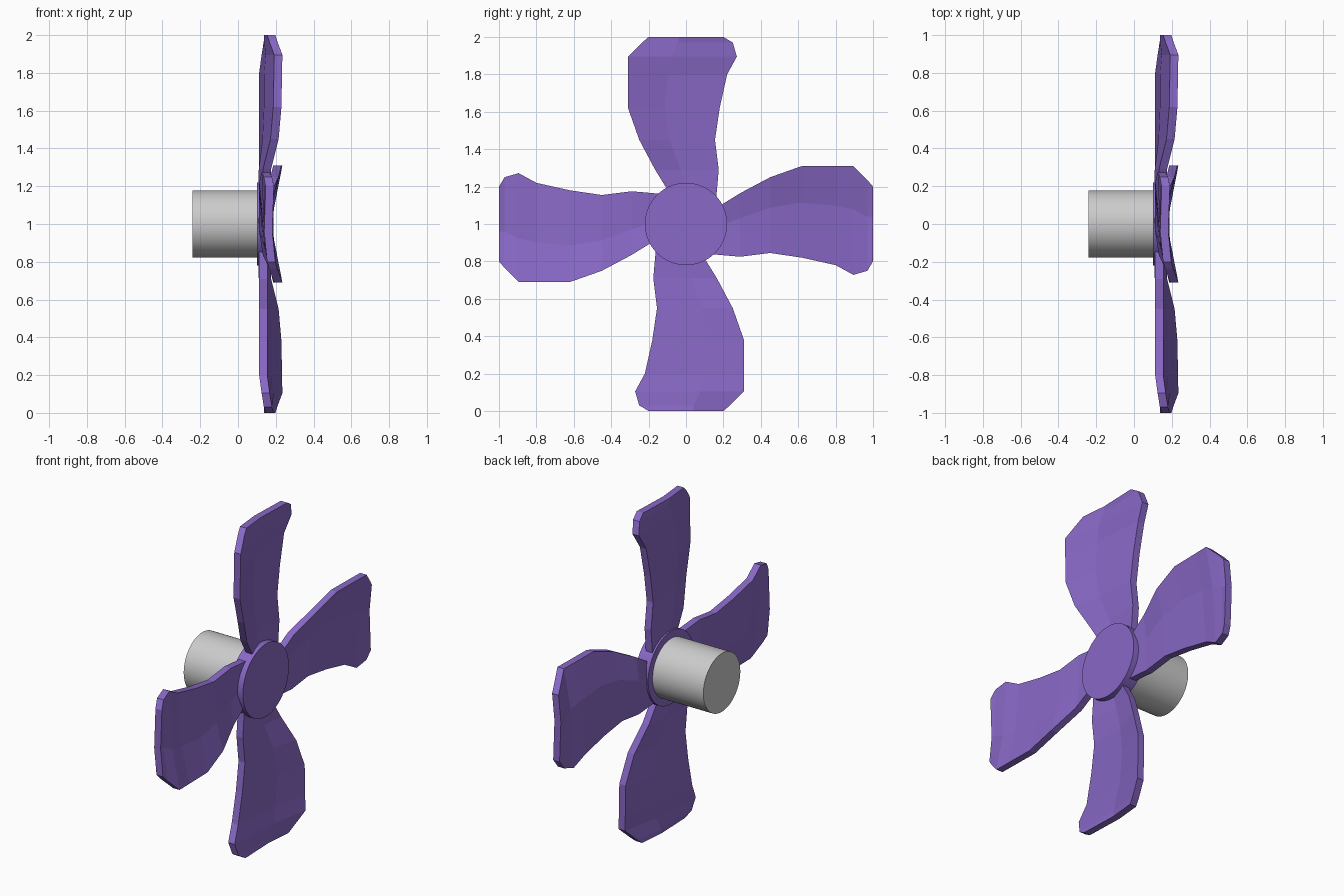
import bpy, bmesh, math
from mathutils import Matrix, Vector

if "Cube" in bpy.data.objects:
    bpy.data.objects.remove(bpy.data.objects["Cube"])

purple = bpy.data.materials.new("purple")
purple.diffuse_color = (0.25, 0.14, 0.57, 1)
purple.use_nodes = True
purple.node_tree.nodes["Principled BSDF"].inputs["Base Color"].default_value = purple.diffuse_color
CENTRE = Vector((0, 0, 1))


def cylinder(name, radius, x0, x1, mat=None):
    bpy.ops.mesh.primitive_cylinder_add(
        vertices=64, radius=radius, depth=x1 - x0,
        location=((x0 + x1) / 2, 0, 1), rotation=(0, math.pi / 2, 0))
    ob = bpy.context.object
    ob.name = name
    bpy.ops.object.shade_smooth_by_angle()
    if mat:
        ob.data.materials.append(mat)
    return ob


# Motor body and hub on the x axis
cylinder("motor", 0.177, -0.24, 0.105)
cylinder("hub", 0.22, 0.10, 0.187, purple)

# Blade sections: radius, leading offset and front x, trailing offset and front x
SECTIONS = [
    (0.12, -0.06, 0.165, 0.160, 0.155),
    (0.29, -0.165, 0.175, 0.175, 0.155),
    (0.45, -0.25, 0.215, 0.155, 0.155),
    (0.62, -0.31, 0.230, 0.180, 0.155),
    (0.80, -0.31, 0.233, 0.220, 0.155),
    (0.895, -0.31, 0.235, 0.272, 0.168),
    (0.97, -0.235, 0.207, 0.250, 0.180),
    (1.00, -0.20, 0.197, 0.200, 0.190),
]


def blade(name, angle):
    bm = bmesh.new()
    rings = []
    for r, tl, xl, tt, xt in SECTIONS:
        tm = tl * 0.6 + tt * 0.4
        xm = xl * 0.5 + xt * 0.5 - 0.012
        front = [(xl, tl), (xm, tm), (xt, tt)]
        thick = 0.043
        ring = front + [(x - thick, t) for x, t in reversed(front)]
        rings.append([bm.verts.new((x, t, r)) for x, t in ring])
    for a, b in zip(rings, rings[1:]):
        for i in range(6):
            j = (i + 1) % 6
            bm.faces.new((a[i], a[j], b[j], b[i]))
    bm.faces.new(rings[0])
    bm.faces.new(rings[-1])
    bm.transform(Matrix.Translation(CENTRE) @ Matrix.Rotation(angle, 4, 'X'))
    bmesh.ops.recalc_face_normals(bm, faces=bm.faces)
    me = bpy.data.meshes.new(name)
    bm.to_mesh(me)
    bm.free()
    me.materials.append(purple)
    bpy.context.collection.objects.link(bpy.data.objects.new(name, me))


# Four twisted blades
for k in range(4):
    blade(f"blade_{k + 1}", k * math.pi / 2)
